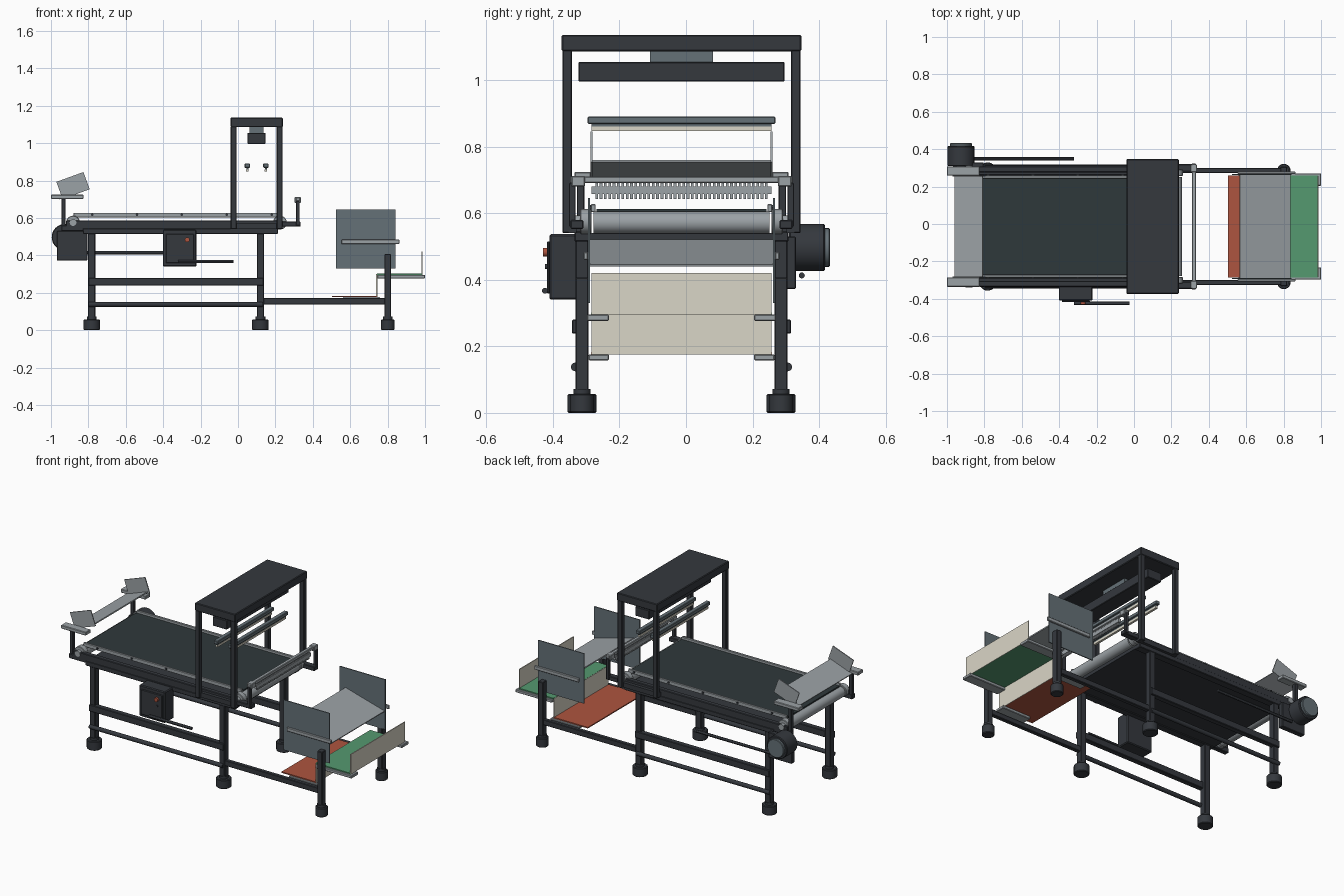
import bpy, bmesh, math
from mathutils import Matrix, Vector

C = -0.0135  # centre line of the machine in y
SIDES = ((-1, "front"), (1, "rear"))


def mat(name, r, g, b):
    m = bpy.data.materials.new(name)
    m.diffuse_color = (r, g, b, 1)
    return m


DARK = mat("dark_paint", 0.035, 0.04, 0.048)
BELT = mat("belt_rubber", 0.028, 0.04, 0.043)
STEEL = mat("steel", 0.33, 0.36, 0.38)
PLATE = mat("grey_plate", 0.13, 0.165, 0.185)
CREAM = mat("cream", 0.7, 0.67, 0.57)
GREEN = mat("green", 0.09, 0.32, 0.16)
RED = mat("red", 0.42, 0.09, 0.05)


def finish(name, bm, m, bevel=0):
    me = bpy.data.meshes.new(name)
    bm.to_mesh(me)
    bm.free()
    ob = bpy.data.objects.new(name, me)
    bpy.context.collection.objects.link(ob)
    me.materials.append(m)
    if bevel:
        b = ob.modifiers.new("bevel", "BEVEL")
        b.width, b.segments, b.limit_method = bevel, 1, "ANGLE"
    return ob


def box(name, x, y, z, m=DARK, bevel=0.0, tilt=0.0):
    """Box from (min, max) ranges, optionally tilted about y."""
    bm = bmesh.new()
    size = [r[1] - r[0] for r in (x, y, z)]
    mid = Vector([(r[0] + r[1]) / 2 for r in (x, y, z)])
    M = Matrix.Translation(mid) @ Matrix.Rotation(tilt, 4, "Y") @ Matrix.Diagonal((*size, 1))
    bmesh.ops.create_cube(bm, size=1, matrix=M)
    return finish(name, bm, m, bevel)


def pair(name, x, off, z, m=DARK, bevel=0.0, tilt=0.0):
    """Same box on both sides; off = distance range from the centre line."""
    for s, side in SIDES:
        y = sorted((C + s * off[0], C + s * off[1]))
        box(f"{side}_{name}", x, y, z, m, bevel, tilt)


def rod(name, a, b, r, m=DARK, n=24, bevel=0.0):
    a, b = Vector(a), Vector(b)
    bm = bmesh.new()
    M = Matrix.Translation((a + b) / 2) @ (b - a).to_track_quat("Z", "Y").to_matrix().to_4x4()
    bmesh.ops.create_cone(bm, cap_ends=True, segments=n, radius1=r, radius2=r,
                          depth=(b - a).length, matrix=M)
    ob = finish(name, bm, m, bevel)
    bpy.ops.object.select_all(action="DESELECT")
    ob.select_set(True)
    bpy.context.view_layer.objects.active = ob
    bpy.ops.object.shade_smooth_by_angle()
    return ob


# legs with round feet
for tag, x, top, w, fr in (("infeed", -0.782, 0.52, 0.019, 0.044),
                           ("middle", 0.12, 0.52, 0.019, 0.044),
                           ("outfeed", 0.801, 0.407, 0.017, 0.036)):
    pair(f"{tag}_leg", (x - w, x + w), (0.279, 0.319), (0.06, top), DARK, 0.003)
    for s, side in SIDES:
        y = C + s * 0.299
        rod(f"{side}_{tag}_foot", (x, y, 0), (x, y, 0.057), fr, DARK, 24, 0.004)
        rod(f"{side}_{tag}_foot_stem", (x, y, 0.055), (x, y, 0.072), 0.026, DARK, 16)

# long frame rails
pair("upper_rail", (-0.80, 0.137), (0.295, 0.329), (0.238, 0.28), DARK, 0.003)
pair("outfeed_rail", (0.12, 0.81), (0.286, 0.312), (0.137, 0.172), DARK, 0.003)
for s, side in SIDES:
    rod(f"{side}_lower_tube", (-0.80, C + s * 0.319, 0.138), (0.13, C + s * 0.319, 0.138), 0.013)

# conveyor bed
pair("bed_side", (-0.92, 0.21), (0.29, 0.32), (0.54, 0.586), DARK, 0.003)
pair("bed_flange", (-0.83, 0.215), (0.275, 0.322), (0.515, 0.545), DARK, 0.003)
box("bed_pan", (-0.83, 0.215), (C - 0.29, C + 0.29), (0.52, 0.54))
box("belt", (-0.88, 0.22), (C - 0.256, C + 0.256), (0.602, 0.613), BELT)
pair("belt_guide", (-0.88, 0.222), (0.258, 0.272), (0.603, 0.627), STEEL, 0.002)
for tag, x in (("infeed", -0.882), ("outfeed", 0.224)):
    rod(f"{tag}_roller", (x, C - 0.265, 0.572), (x, C + 0.265, 0.572), 0.033, STEEL, 32)
    for s, side in SIDES:
        rod(f"{side}_{tag}_bearing", (x, C + s * 0.27, 0.575), (x, C + s * 0.305, 0.575),
            0.037, STEEL, 32, 0.003)
        rod(f"{side}_{tag}_axle", (x, C + s * 0.3, 0.575), (x, C + s * 0.325, 0.575), 0.018, STEEL)
for s, side in SIDES:
    for i in range(5):
        x = -0.78 + 0.24 * i
        rod(f"{side}_guide_bolt_{i}", (x, C + s * 0.27, 0.617), (x, C + s * 0.278, 0.617), 0.007, DARK, 12)

# infeed tray with tilted plate and end guides
pair("infeed_arm", (-0.945, -0.80), (0.29, 0.32), (0.53, 0.56), DARK, 0.003)
pair("infeed_post", (-0.944, -0.922), (0.292, 0.314), (0.54, 0.705), DARK, 0.002)
pair("infeed_bracket", (-1.0, -0.826), (0.272, 0.322), (0.702, 0.724), STEEL, 0.003)
T = math.radians(-20)
box("infeed_plate", (-0.962, -0.804), (C - 0.272, C + 0.272), (0.726, 0.733), STEEL, 0, T)
pair("infeed_guide", (-0.959, -0.805), (0.267, 0.273), (0.724, 0.822), STEEL, 0, T)

# drive motor and its gearbox
rod("motor", (-0.925, 0.31, 0.497), (-0.925, 0.417, 0.497), 0.071, DARK, 32, 0.004)
rod("motor_cap", (-0.925, 0.412, 0.497), (-0.925, 0.432, 0.497), 0.058, PLATE, 32, 0.003)
box("motor_mount", (-0.968, -0.805), (0.298, 0.33), (0.372, 0.53), DARK, 0.003)
rod("motor_cable", (-0.86, 0.348, 0.413), (-0.32, 0.348, 0.413), 0.009, DARK, 12)

# control box
box("control_box", (-0.402, -0.222), (-0.41, -0.32), (0.34, 0.537), DARK, 0.005)
box("control_door", (-0.385, -0.236), (-0.418, -0.408), (0.358, 0.515), DARK, 0.003)
rod("stop_button", (-0.272, -0.415, 0.483), (-0.272, -0.43, 0.483), 0.013, RED, 20)
rod("power_switch", (-0.272, -0.415, 0.44), (-0.272, -0.424, 0.44), 0.008, DARK, 16)
rod("control_cable", (-0.32, -0.424, 0.367), (-0.024, -0.424, 0.367), 0.009, DARK, 12)

# gantry with scanner head and lamps
for tag, x in (("infeed", -0.024), ("outfeed", 0.222)):
    pair(f"{tag}_gantry_post", (x - 0.015, x + 0.015), (0.329, 0.358), (0.54, 1.09), DARK, 0.003)
pair("gantry_mount", (-0.039, 0.237), (0.315, 0.34), (0.54, 0.57), DARK)
box("gantry_top", (-0.04, 0.24), (C - 0.36, C + 0.36), (1.086, 1.136), DARK, 0.004)
box("scanner_neck", (0.062, 0.137), (C - 0.094, C + 0.094), (1.05, 1.088), PLATE)
box("scanner_head", (0.05, 0.148), (C - 0.31, C + 0.31), (0.996, 1.054), DARK, 0.003)
for i, x in enumerate((0.05, 0.149)):
    box(f"lamp_{i}", (x - 0.014, x + 0.014), (C - 0.282, C + 0.282), (0.868, 0.89), PLATE, 0.003)
    box(f"lamp_stem_{i}", (x - 0.005, x + 0.005), (C - 0.27, C + 0.27), (0.858, 0.87), PLATE)
    box(f"lamp_diffuser_{i}", (x - 0.007, x + 0.007), (C - 0.27, C + 0.27), (0.847, 0.86), CREAM)

# outfeed air bar with nozzles
pair("air_bar_arm", (0.22, 0.335), (0.295, 0.333), (0.553, 0.58), DARK, 0.003)
pair("air_bar_post", (0.31, 0.33), (0.318, 0.338), (0.56, 0.69), DARK, 0.002)
pair("air_bar_clamp", (0.302, 0.337), (0.29, 0.331), (0.68, 0.712), STEEL, 0.003)
box("air_bar", (0.309, 0.331), (C - 0.335, C + 0.335), (0.69, 0.71), STEEL, 0.003)
box("air_manifold", (0.311, 0.329), (C - 0.27, C + 0.27), (0.657, 0.68), STEEL)
bm = bmesh.new()
for i in range(40):
    y = C - 0.255 + 0.51 * i / 39
    for z0, z1 in ((0.643, 0.658), (0.679, 0.692)):
        M = Matrix.Translation((0.32, y, (z0 + z1) / 2)) @ Matrix.Diagonal((0.01, 0.008, z1 - z0, 1))
        bmesh.ops.create_cube(bm, size=1, matrix=M)
finish("air_nozzles", bm, STEEL)

# sorting chute between side plates
pair("chute_side", (0.525, 0.843), (0.275, 0.281), (0.33, 0.645), PLATE)
pair("chute_rail", (0.553, 0.863), (0.281, 0.294), (0.46, 0.484), STEEL, 0.003)
box("chute_plate", (0.56, 0.842), (C - 0.276, C + 0.276), (0.477, 0.484), STEEL, 0, math.atan2(0.075, 0.27))

# collecting trays with back stops
for tag, x0, x1, z, m in (("reject", 0.503, 0.742, 0.176, RED), ("accept", 0.742, 0.983, 0.295, GREEN)):
    box(f"{tag}_tray", (x0, x1), (C - 0.272, C + 0.272), (z, z + 0.007), m)
    box(f"{tag}_stop", (x1 - 0.003, x1 + 0.003), (C - 0.27, C + 0.27), (z, z + 0.125), CREAM)
pair("accept_bracket", (0.745, 1.0), (0.218, 0.284), (0.276, 0.295), STEEL, 0.003)
pair("reject_bracket", (0.56, 0.76), (0.218, 0.28), (0.158, 0.176), STEEL, 0.003)
